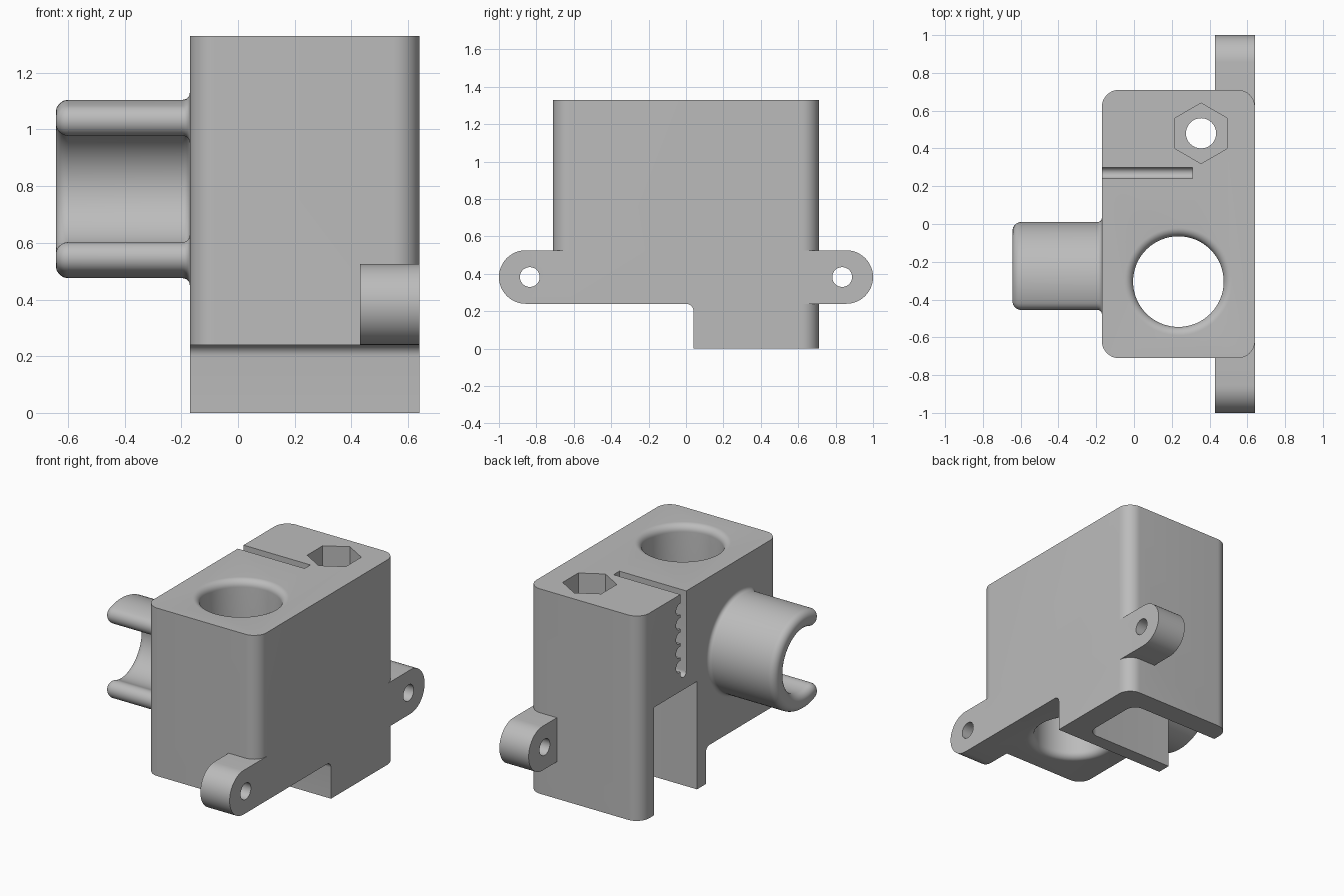
import bpy, bmesh
from math import sin, cos, pi, asin, radians

cube = bpy.data.objects.get("Cube")
if cube:
    bpy.data.objects.remove(cube, do_unlink=True)

grey = bpy.data.materials.new("plain grey")
grey.use_nodes = True
grey.diffuse_color = (0.5, 0.5, 0.5, 1)
grey.node_tree.nodes["Principled BSDF"].inputs["Base Color"].default_value = (0.5, 0.5, 0.5, 1)


def arc(cx, cy, r, a0, a1, n=12):
    """Points along a circular arc, angles in degrees."""
    steps = [radians(a0 + (a1 - a0) * i / n) for i in range(n + 1)]
    return [(cx + r * cos(t), cy + r * sin(t)) for t in steps]


def circle(cx, cy, r, n=48, start=0):
    return arc(cx, cy, r, start, start + 360, n)[:-1]


def rounded_rect(x0, y0, x1, y1, r):
    return (arc(x1 - r, y1 - r, r, 0, 90) + arc(x0 + r, y1 - r, r, 90, 180)
            + arc(x0 + r, y0 + r, r, 180, 270) + arc(x1 - r, y0 + r, r, 270, 360))


def loft(name, sections, axis):
    """Join equal-length 2D sections, given as (position, points), along x or z."""
    bm = bmesh.new()
    rings = []
    for pos, pts in sections:
        rings.append([bm.verts.new((pos, a, b) if axis == "x" else (a, b, pos)) for a, b in pts])
    n = len(rings[0])
    for low, high in zip(rings, rings[1:]):
        for i in range(n):
            j = (i + 1) % n
            bm.faces.new((low[i], low[j], high[j], high[i]))
    bm.faces.new(rings[0][::-1])
    bm.faces.new(rings[-1])
    bmesh.ops.recalc_face_normals(bm, faces=bm.faces)
    mesh = bpy.data.meshes.new(name)
    bm.to_mesh(mesh)
    bm.free()
    mesh.materials.append(grey)
    obj = bpy.data.objects.new(name, mesh)
    bpy.context.collection.objects.link(obj)
    return obj


def prism(name, pts, axis, lo, hi):
    return loft(name, [(lo, pts), (hi, pts)], axis)


def activate(obj):
    bpy.ops.object.select_all(action="DESELECT")
    obj.select_set(True)
    bpy.context.view_layer.objects.active = obj


def combine(obj, tool, operation="DIFFERENCE"):
    """Apply a boolean and discard the tool."""
    mod = obj.modifiers.new("boolean", "BOOLEAN")
    mod.operation = operation
    mod.solver = "EXACT"
    mod.object = tool
    tool.hide_render = True
    activate(obj)
    bpy.ops.object.modifier_apply(modifier=mod.name)
    bpy.data.objects.remove(tool, do_unlink=True)


LEFT, RIGHT, DEPTH, TOP, STEP = 0.64, -0.17, 0.71, 1.33, 0.24
BORE_Y = -0.305

# Block with a stepped underside
body = prism("carriage_body", rounded_rect(RIGHT, -DEPTH, LEFT, DEPTH, 0.09), "z", 0, TOP)
step = [(-1.2, STEP), (-1.2, -0.1), (0.04, -0.1)] + arc(0, 0.2, 0.04, 0, 90, 8)
combine(body, prism("step_cutter", step, "x", -1, 1))

# Mounting ears at both ends
ear_r = 0.143
ears = arc(1 - ear_r, STEP + ear_r, ear_r, -90, 90, 24) + arc(ear_r - 1, STEP + ear_r, ear_r, 90, 270, 24)
combine(body, prism("ears", ears, "x", 0.43, LEFT), "UNION")
for side in (-1, 1):
    combine(body, prism("ear_hole", circle(side * 0.835, STEP + ear_r, 0.053, 32), "x", 0.3, 0.8))

# Vertical bore with rounded lips
bore_r, lip = 0.24, 0.045
profile = [(STEP - 0.02, bore_r + lip)]
for i in range(9):
    t = pi / 2 * i / 8
    profile.append((STEP + lip * (1 - cos(t)), bore_r + lip * (1 - sin(t))))
for i in range(9):
    t = pi / 2 * i / 8
    profile.append((TOP - lip * (1 - sin(t)), bore_r + lip * (1 - cos(t))))
profile.append((TOP + 0.02, bore_r + lip))
combine(body, loft("bore", [(z, circle(0.235, BORE_Y, r, 64)) for z, r in profile], "z"))

# Side pocket open underneath
pocket = ([(-0.4, 0.57), (-0.4, 0.13)] + arc(0.41, 0.2, 0.07, -90, 0, 8)
          + arc(0.41, 0.5, 0.07, 0, 90, 8))
combine(body, prism("pocket", pocket, "z", -0.1, 0.7))

# Nut recess and screw hole
combine(body, prism("nut_recess", circle(0.355, 0.48, 0.16, 6, 30), "z", TOP - 0.25, TOP + 0.1))
combine(body, prism("screw_hole", circle(0.355, 0.48, 0.08, 32), "z", 0.6, TOP + 0.1))

# Belt slit with round tooth grooves
slit = [(0.24, TOP + 0.1)] + arc(0.27, 0.81, 0.03, 180, 360, 10) + [(0.30, TOP + 0.1)]
combine(body, prism("belt_slit", slit, "x", -0.4, 0.31))
for i in range(5):
    groove = circle(0.308, 1.235 - i * 0.093, 0.037, 24)
    combine(body, prism("tooth_groove", groove, "x", -0.4, 0.31))


# Open clip ring, with rounded tips, a rounded rim and a flared root
def clip_section(grow):
    outer, inner = 0.315, 0.205
    mid, cap = (outer + inner) / 2, (outer - inner) / 2
    tip = asin((0.15 - cap) / mid) * 180 / pi
    a0, a1 = -90 - tip, 90 + tip
    cy, cz = BORE_Y, 0.79
    pts = arc(cy, cz, outer + grow, a0, a1, 48)
    for a, sign in ((a1, 1), (a0, -1)):
        ty, tz = cy + mid * cos(radians(a)), cz + mid * sin(radians(a))
        if sign > 0:
            pts += arc(ty, tz, cap + grow, a, a + 180, 12)[1:-1]
            pts += arc(cy, cz, inner - grow, a1, a0, 48)
        else:
            pts += arc(ty, tz, cap + grow, a - 180, a, 12)[1:-1][::1]
    return pts


rim, flare, tip_x = 0.045, 0.025, -0.643
sections = []
for i in range(9):
    t = pi / 2 * i / 8
    sections.append((tip_x + rim * (1 - cos(t)), clip_section(-rim * (1 - sin(t)))))
for i in range(7):
    t = pi / 2 * i / 6
    sections.append((RIGHT - flare * (1 - sin(t)), clip_section(flare * (1 - cos(t)))))
sections.append((RIGHT + 0.01, clip_section(flare)))
clip = loft("side_clip", sections, "x")

for obj in (body, clip):
    activate(obj)
    bpy.ops.object.shade_smooth_by_angle(angle=radians(30))
